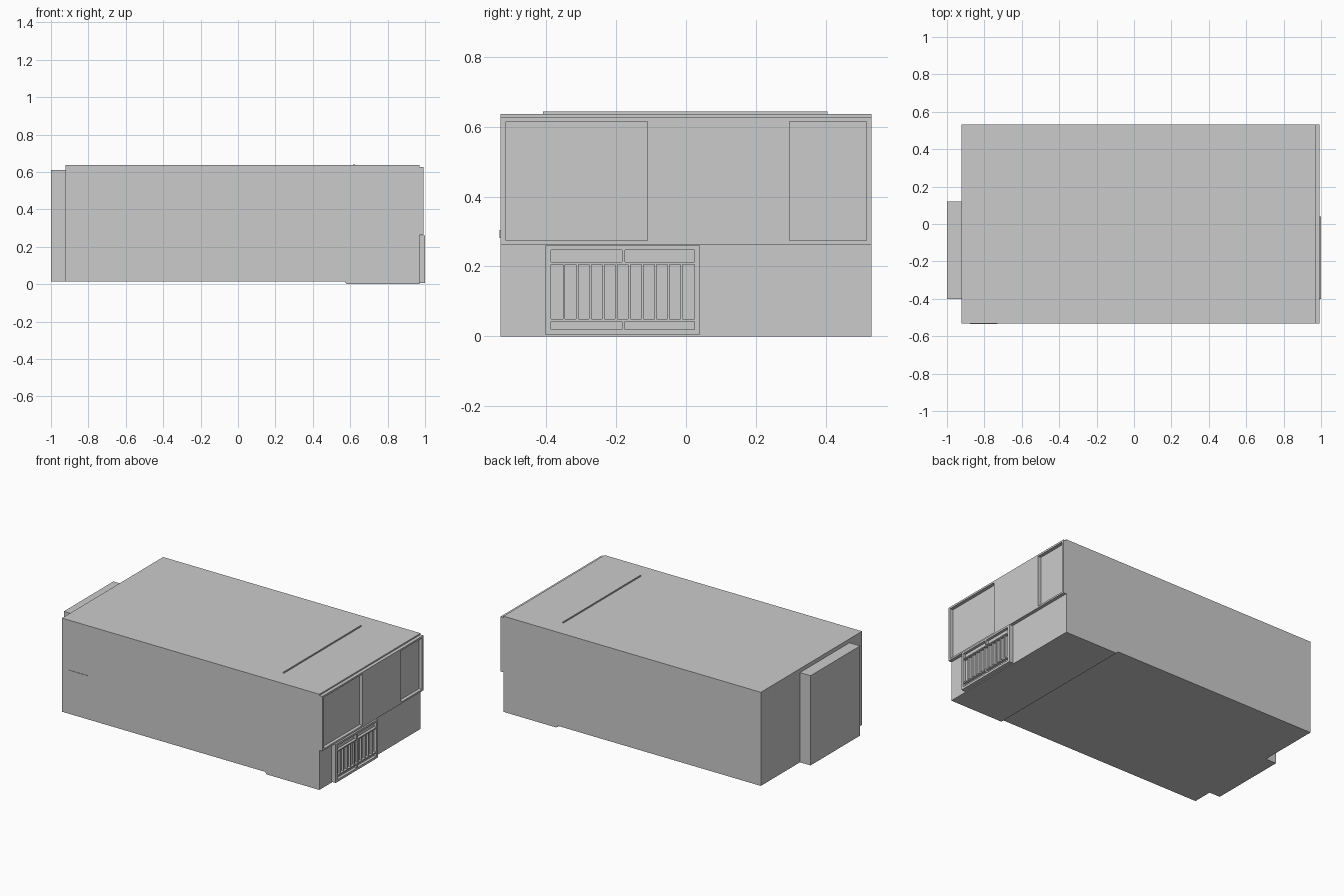
import bpy, bmesh

if "Cube" in bpy.data.objects:
    bpy.data.objects.remove(bpy.data.objects["Cube"])


def finish(name, bm):
    bmesh.ops.recalc_face_normals(bm, faces=bm.faces)
    me = bpy.data.meshes.new(name)
    bm.to_mesh(me)
    bm.free()
    ob = bpy.data.objects.new(name, me)
    bpy.context.collection.objects.link(ob)
    return ob


def boxes(name, items):
    """One object from boxes given as (x0, x1, y0, y1, z0, z1)."""
    bm = bmesh.new()
    for x0, x1, y0, y1, z0, z1 in items:
        vs = bmesh.ops.create_cube(bm, size=1)["verts"]
        bmesh.ops.scale(bm, verts=vs, vec=(x1 - x0, y1 - y0, z1 - z0))
        bmesh.ops.translate(bm, verts=vs,
                            vec=((x0 + x1) / 2, (y0 + y1) / 2, (z0 + z1) / 2))
    return finish(name, bm)


def frame(x0, x1, rails, posts, y0, y1):
    """Horizontal rails (z pairs) over the full width, posts as (y0, y1, z0, z1)."""
    out = [(x0, x1, y0, y1, a, b) for a, b in rails]
    out += [(x0, x1, a, b, c, d) for a, b, c, d in posts]
    return out


# main building: side profile extruded across the depth
profile = [(-0.922, 0.014), (0.57, 0.014), (0.582, 0), (0.97, 0),
           (0.97, 0.636), (-0.922, 0.636)]
bm = bmesh.new()
base = bm.faces.new([bm.verts.new((x, -0.531, z)) for x, z in profile])
ext = bmesh.ops.extrude_face_region(bm, geom=[base])["geom"]
bmesh.ops.translate(bm, vec=(0, 1.062, 0),
                    verts=[v for v in ext if isinstance(v, bmesh.types.BMVert)])
finish("building_body", bm)

# rear annex
boxes("rear_annex", [(-1.0, -0.922, -0.4, 0.12, 0.014, 0.61)])

# upper facade with two recessed windows
boxes("upper_facade", frame(
    0.97, 0.992, [(0.263, 0.274), (0.615, 0.627)],
    [(-0.531, -0.515, 0.274, 0.615), (-0.11, 0.297, 0.274, 0.615),
     (0.517, 0.531, 0.274, 0.615)], -0.531, 0.531))

# gate: surround, upper and lower panels, evenly spaced slats
zs = [(0.005, 0.02), (0.042, 0.05), (0.205, 0.212), (0.247, 0.26)]
posts = [(-0.402, -0.386, 0.02, 0.247), (0.024, 0.04, 0.02, 0.247),
         (-0.183, -0.175, 0.02, 0.042), (-0.183, -0.175, 0.212, 0.247)]
boxes("gate_frame", frame(0.97, 1.0, zs, posts, -0.402, 0.04))
boxes("gate_back", [(0.965, 0.982, -0.39, 0.03, 0.018, 0.25)])
step = 0.41 / 11
boxes("gate_slats", [(0.978, 0.996, -0.386 + i * step - 0.003,
                      -0.386 + i * step + 0.003, 0.05, 0.205)
                     for i in range(1, 11)])

# thin roof ridge
boxes("roof_strip", [(0.617, 0.624, -0.41, 0.405, 0.63, 0.643)])

# small wall pipe with a short drop
boxes("wall_pipe", [(-0.876, -0.73, -0.534, -0.53, 0.299, 0.305),
                    (-0.736, -0.73, -0.534, -0.53, 0.282, 0.299)])
